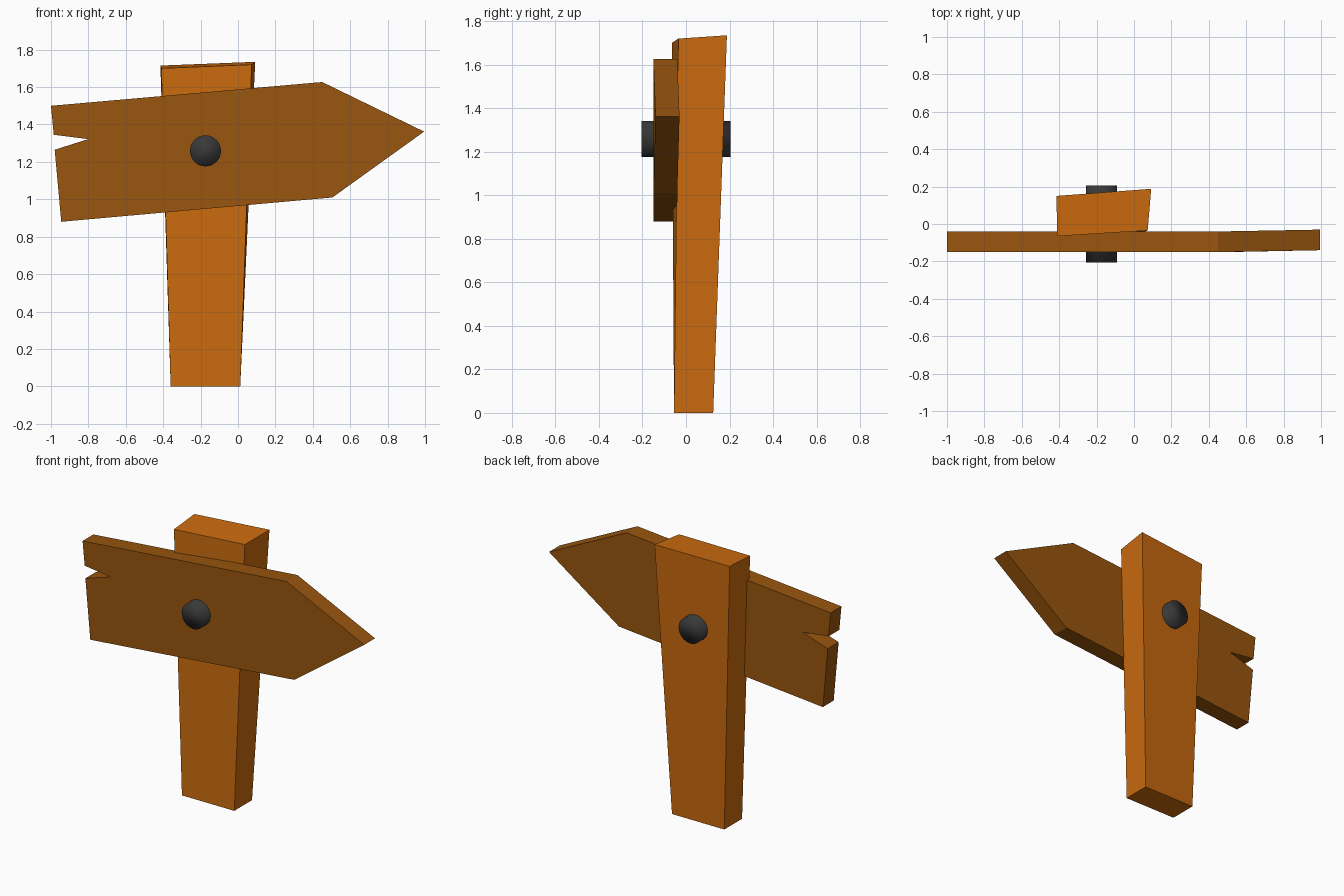
import bpy
import bmesh
from math import radians
from mathutils import Vector

default_cube = bpy.data.objects.get("Cube")
if default_cube:
    bpy.data.objects.remove(default_cube, do_unlink=True)


def make_material(name, colour):
    mat = bpy.data.materials.new(name)
    mat.use_nodes = True
    mat.diffuse_color = (*colour, 1)
    mat.node_tree.nodes["Principled BSDF"].inputs["Base Color"].default_value = (*colour, 1)
    return mat


def loft(name, first, second, mat):
    """Solid between two matching outlines."""
    bm = bmesh.new()
    a = [bm.verts.new(p) for p in first]
    b = [bm.verts.new(p) for p in second]
    bm.faces.new(a)
    bm.faces.new(b)
    for i in range(len(a)):
        j = (i + 1) % len(a)
        bm.faces.new((a[i], a[j], b[j], b[i]))
    bmesh.ops.recalc_face_normals(bm, faces=bm.faces)
    mesh = bpy.data.meshes.new(name)
    bm.to_mesh(mesh)
    bm.free()
    mesh.materials.append(mat)
    obj = bpy.data.objects.new(name, mesh)
    bpy.context.collection.objects.link(obj)
    return obj


orange_wood = make_material("orange wood", (0.60, 0.147, 0.0045))
brown_wood = make_material("brown wood", (0.32, 0.092, 0.0045))
dark_iron = make_material("dark iron", (0.04, 0.04, 0.04))

# Post: widens towards a slightly twisted, slanted top
foot = [(-0.36, -0.055, 0), (0.012, -0.055, 0), (0.012, 0.125, 0), (-0.36, 0.125, 0)]
head = [(-0.41, -0.065, 1.70), (0.073, -0.035, 1.72),
        (0.092, 0.188, 1.735), (-0.415, 0.15, 1.715)]
loft("post", foot, head, orange_wood)

# Arrow board: notched tail, pointed end set slightly back
outline = [(-1.0, 1.50), (0.45, 1.627), (0.995, 1.362), (0.505, 1.01),
           (-0.945, 0.88), (-0.98, 1.265), (-0.80, 1.322), (-0.985, 1.345)]


def board_side(y):
    return [Vector((x, y + (0.01 if x > 0.9 else 0), z)) for x, z in outline]


loft("arrow_board", board_side(-0.15), board_side(-0.04), brown_wood)

# Bolt: runs through board and post, soft shaded
bpy.ops.mesh.primitive_cylinder_add(vertices=32, radius=0.083, depth=0.41,
                                    location=(-0.174, 0, 1.259),
                                    rotation=(radians(90), 0, 0))
bolt = bpy.context.object
bolt.name = "bolt"
bolt.data.materials.append(dark_iron)
bpy.ops.object.shade_smooth()
